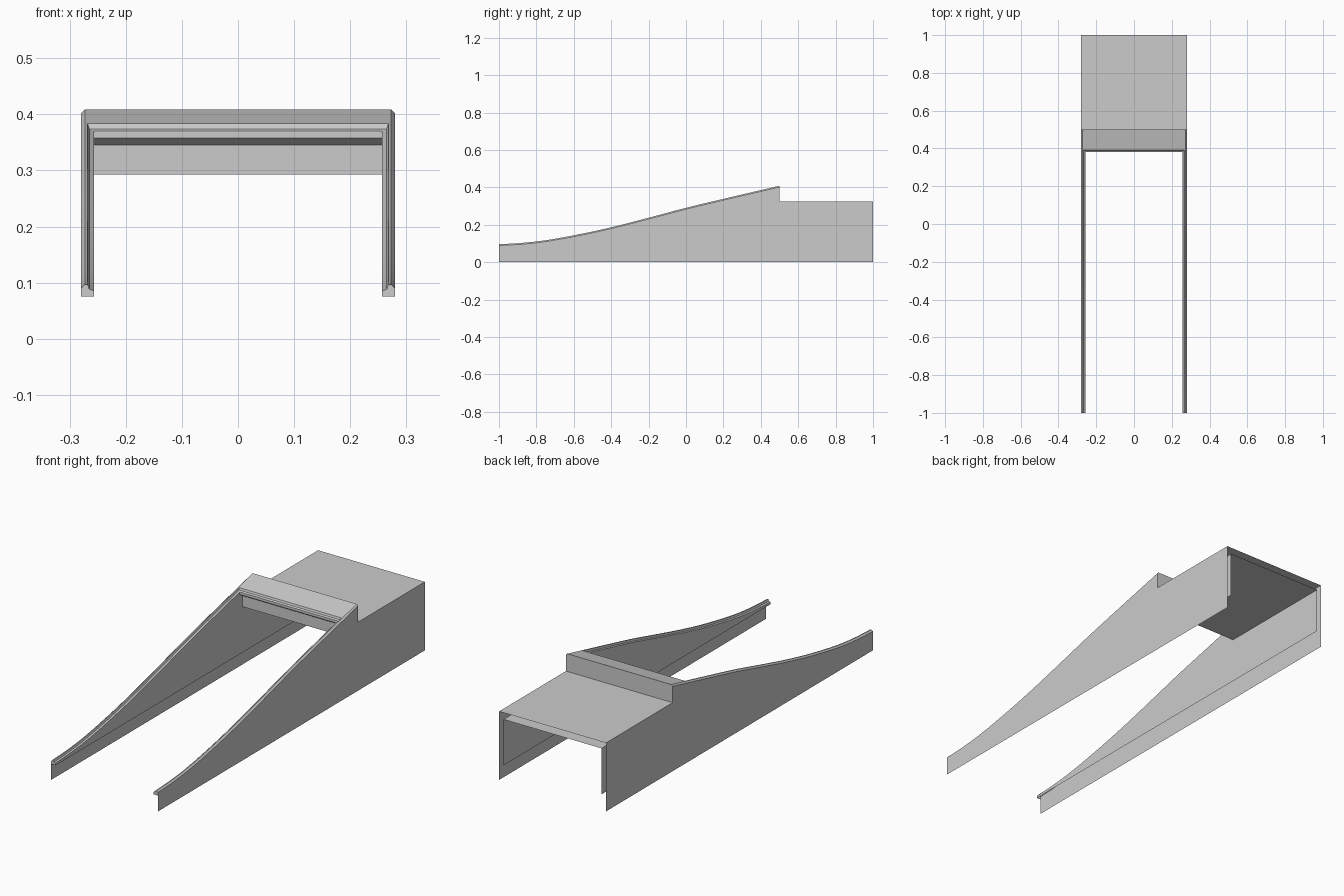
import bpy, math

if "Cube" in bpy.data.objects:
    bpy.data.objects.remove(bpy.data.objects["Cube"])

# Control points of the sweeping upper edge (y, z)
CURVE = [(-1.2, .094), (-1, .09), (-.8, .104), (-.6, .137), (-.4, .18),
         (-.2, .231), (0, .284), (.2, .332), (.5, .402), (.8, .472)]


def edge_z(y):
    """Smooth height of the upper outer edge at y."""
    for i in range(1, len(CURVE) - 2):
        (y1, z1), (y2, z2) = CURVE[i], CURVE[i + 1]
        if y <= y2 + 1e-6:
            m1 = (z2 - CURVE[i - 1][1]) / (y2 - CURVE[i - 1][0])
            m2 = (CURVE[i + 2][1] - z1) / (CURVE[i + 2][0] - y1)
            h = y2 - y1
            t = (y - y1) / h
            return ((2*t**3 - 3*t**2 + 1) * z1 + (t**3 - 2*t**2 + t) * h * m1
                    + (3*t**2 - 2*t**3) * z2 + (t**3 - t**2) * h * m2)
    return CURVE[-2][1]


def samples(y_end, n=28):
    return [-1 + (y_end + 1) * i / n for i in range(n + 1)]


def make(name, verts, faces, mirror=False, smooth=False):
    me = bpy.data.meshes.new(name)
    me.from_pydata(verts, [], faces)
    ob = bpy.data.objects.new(name, me)
    bpy.context.collection.objects.link(ob)
    if mirror:
        ob.modifiers.new("mirror", 'MIRROR')
    if smooth:
        bpy.ops.object.select_all(action='DESELECT')
        ob.select_set(True)
        bpy.context.view_layer.objects.active = ob
        bpy.ops.object.shade_smooth_by_angle(angle=math.radians(20))
    return ob


def strip(name, rows):
    """Sheet spanning the width; rows are (y, z, half width)."""
    verts = [(s * w, y, z) for y, z, w in rows for s in (-1, 1)]
    faces = [(2*i, 2*i + 1, 2*i + 3, 2*i + 2) for i in range(len(rows) - 1)]
    return make(name, verts, faces)


OUT, IN = .28, .257
# Rail section: inset from outer face, rise above edge curve, end of run in y
RAIL = [(0, 0, .5), (.007, .007, .5), (.012, .007, .391),
        (.015, -.002, .388), (.023, -.004, .38)]

# Outer side panels
top = [(OUT, y, edge_z(y)) for y in samples(.5)]
outer = [(OUT, -1, 0)] + top + [(OUT, .5, .325), (OUT, 1, .325), (OUT, 1, 0)]
make("outer_side_panel", outer, [tuple(reversed(range(len(outer))))], True)

# Inner side panels
top = [(IN, y, edge_z(y) - .004) for y in samples(.38)]
inner = [(IN, -1, .075)] + top + [(IN, .38, .358), (IN, .4, .345),
                                  (IN, .4, .293), (IN, 1, .293), (IN, 1, .075)]
make("inner_side_panel", inner, [tuple(range(len(inner)))], True)

# Stepped rails along the curved edges
verts, faces, n = [], [], len(samples(0))
for inset, rise, end in RAIL:
    verts += [(OUT - inset, y, edge_z(y) + rise) for y in samples(end)]
for r in range(len(RAIL) - 1):
    for i in range(n - 1):
        a = r * n + i
        faces.append((a, a + 1, a + n + 1, a + n))
make("edge_rail", verts, faces, True, True)

# Front end caps of the rails
cap = [(OUT - d, -1, edge_z(-1) + h) for d, h, _ in RAIL]
cap += [(IN, -1, .075), (OUT, -1, .075)]
make("rail_end_cap", cap, [tuple(range(len(cap)))], True)

# Hood top and its stepped front lip, recessed board and lower shelf
strip("hood_top", [(.5, edge_z(.5) + .007, .273), (.391, edge_z(.391) + .007, .273)])
lip = [(y, edge_z(y) + h, OUT - d) for d, h, y in RAIL[2:]]
strip("hood_lip", lip + [(.38, .358, IN), (.4, .345, IN)])
strip("recessed_board", [(.4, .345, IN), (.4, .293, IN)])
strip("lower_shelf", [(.4, .293, IN), (1, .293, IN)])

# Hood back wall and rear deck
z = edge_z(.5)
strip("hood_back_wall", [(.5, z + .007, .273), (.5, z, OUT), (.5, .325, OUT)])
strip("rear_deck", [(1, .325, OUT), (.5, .325, OUT)])
